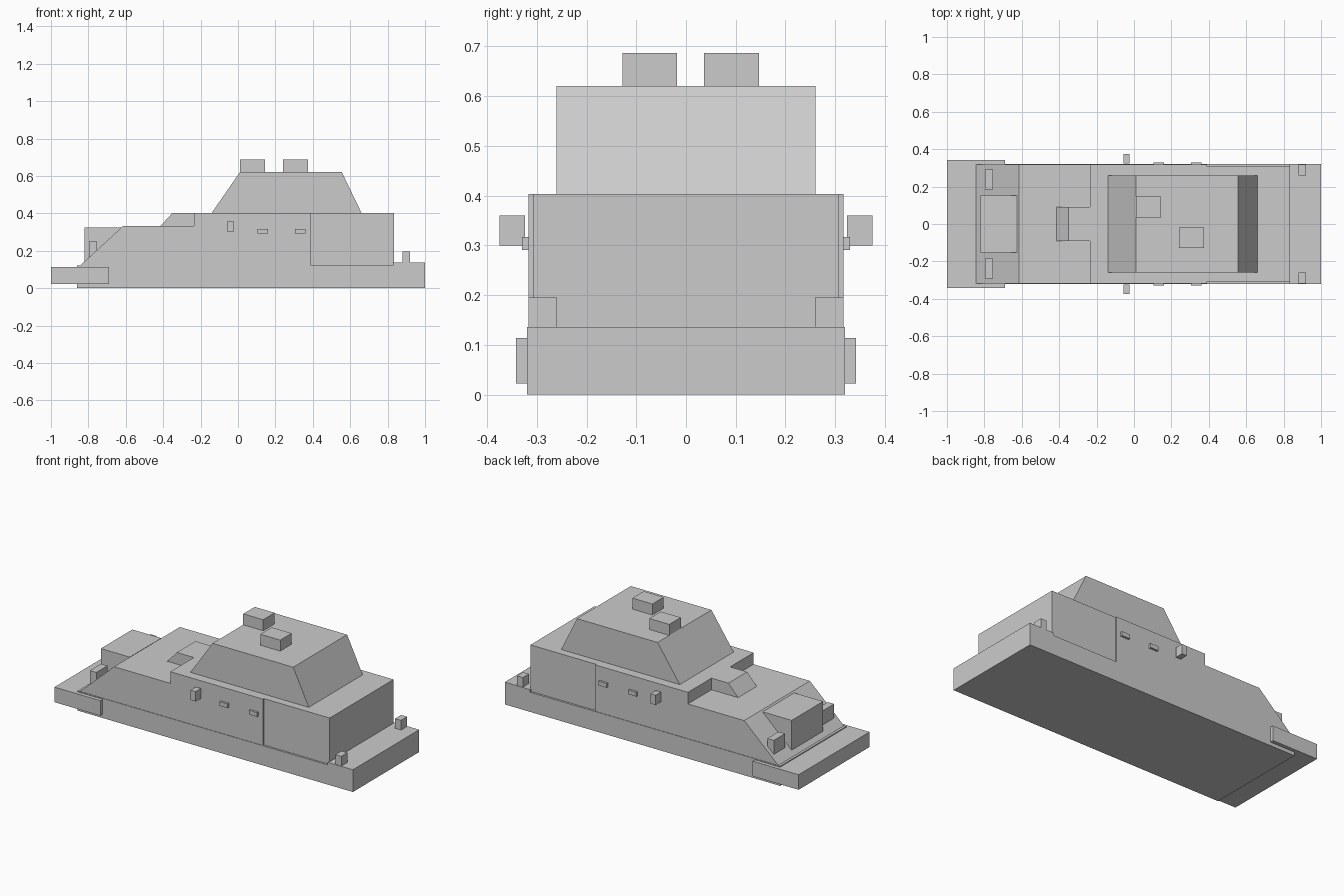
import bpy
import bmesh

cube = bpy.data.objects.get("Cube")
if cube:
    bpy.data.objects.remove(cube, do_unlink=True)

grey = bpy.data.materials.new("plain grey")
grey.use_nodes = True
grey.diffuse_color = (0.6, 0.6, 0.6, 1)
grey.node_tree.nodes["Principled BSDF"].inputs["Base Color"].default_value = (0.6, 0.6, 0.6, 1)


def prism(name, profile, y0, y1):
    """Extrude an (x, z) side profile from y0 to y1."""
    bm = bmesh.new()
    face = bm.faces.new([bm.verts.new((x, y0, z)) for x, z in profile])
    ext = bmesh.ops.extrude_face_region(bm, geom=[face])
    moved = [v for v in ext["geom"] if isinstance(v, bmesh.types.BMVert)]
    bmesh.ops.translate(bm, verts=moved, vec=(0, y1 - y0, 0))
    bmesh.ops.recalc_face_normals(bm, faces=bm.faces)
    mesh = bpy.data.meshes.new(name)
    bm.to_mesh(mesh)
    bm.free()
    mesh.materials.append(grey)
    obj = bpy.data.objects.new(name, mesh)
    bpy.context.collection.objects.link(obj)
    return obj


def box(name, x0, x1, y0, y1, z0, z1):
    return prism(name, [(x0, z0), (x1, z0), (x1, z1), (x0, z1)], y0, y1)


def pair(name, x0, x1, y0, y1, z0, z1):
    box("left_" + name, x0, x1, y0, y1, z0, z1)
    box("right_" + name, x0, x1, -y1, -y0, z0, z1)


# Chassis, rear deck and wide nose bumper
prism("chassis", [(-0.86, 0), (1, 0), (1, 0.136), (0.83, 0.136),
                  (0.83, 0.12), (-0.86, 0.12)], -0.32, 0.32)
box("nose_bumper", -1, -0.69, -0.342, 0.342, 0.022, 0.114)

# Body with sloped nose and stepped bonnet, then the narrower tail
prism("front_body", [(-0.845, 0.12), (0.39, 0.12), (0.39, 0.403), (-0.235, 0.403),
                     (-0.235, 0.332), (-0.615, 0.332)], -0.317, 0.317)
box("rear_body", 0.39, 0.835, -0.308, 0.308, 0.12, 0.403)

# Cabin with raked windscreen and rear window
prism("cabin", [(-0.14, 0.403), (0.66, 0.403), (0.555, 0.62), (0.01, 0.62)], -0.26, 0.26)
box("left_roof_box", 0.01, 0.145, 0.036, 0.147, 0.62, 0.687)
box("right_roof_box", 0.24, 0.375, -0.128, -0.018, 0.62, 0.687)

# Nose and bonnet details
box("grille_box", -0.82, -0.625, -0.152, 0.152, 0.13, 0.325)
prism("bonnet_scoop", [(-0.415, 0.332), (-0.235, 0.332), (-0.235, 0.403),
                       (-0.35, 0.403)], -0.09, 0.09)
pair("headlight", -0.797, -0.753, 0.184, 0.291, 0.14, 0.25)

# Side and tail details
pair("mirror", -0.057, -0.023, 0.324, 0.375, 0.30, 0.36)
pair("front_handle", 0.105, 0.16, 0.315, 0.33, 0.291, 0.317)
pair("rear_handle", 0.305, 0.36, 0.315, 0.33, 0.291, 0.317)
pair("tail_light", 0.88, 0.92, 0.259, 0.317, 0.136, 0.195)
